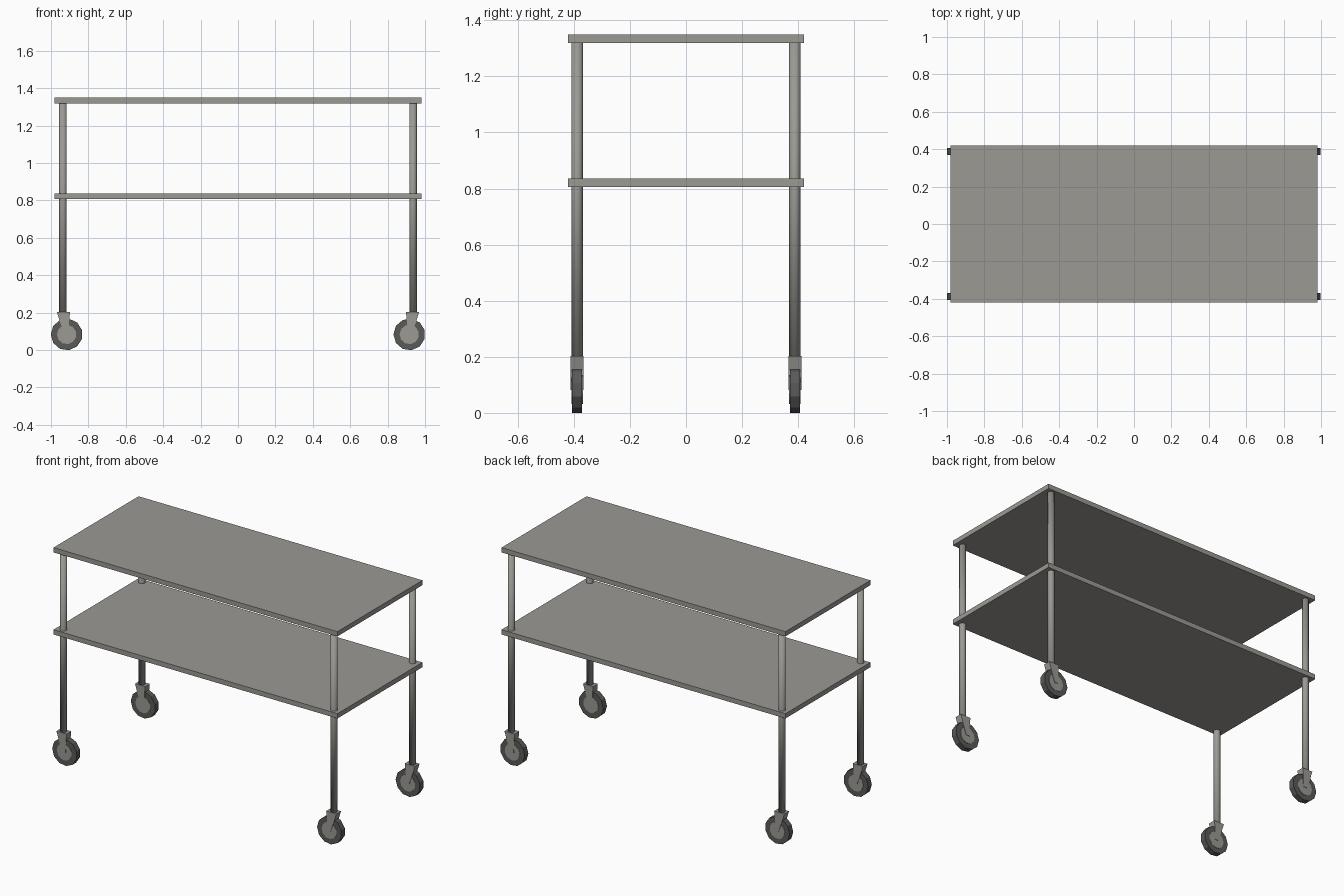
import bpy, bmesh, math
from mathutils import Matrix, Vector

if "Cube" in bpy.data.objects:
    bpy.data.objects.remove(bpy.data.objects["Cube"])


def material(name, rgb):
    m = bpy.data.materials.new(name)
    m.diffuse_color = (*rgb, 1)
    m.use_nodes = True
    m.node_tree.nodes["Principled BSDF"].inputs["Base Color"].default_value = m.diffuse_color
    return m


steel = material("warm grey steel", (0.33, 0.32, 0.295))
rubber = material("dark grey rubber", (0.10, 0.10, 0.098))


def finish(name, bm, mat, smooth=False):
    bmesh.ops.recalc_face_normals(bm, faces=bm.faces)
    me = bpy.data.meshes.new(name)
    bm.to_mesh(me)
    bm.free()
    me.materials.append(mat)
    for p in me.polygons:
        p.use_smooth = smooth
    ob = bpy.data.objects.new(name, me)
    bpy.context.collection.objects.link(ob)
    return ob


def shelf(name, z0, z1):
    bm = bmesh.new()
    bmesh.ops.create_cube(bm, size=1, matrix=Matrix.Translation((0, 0, (z0 + z1) / 2))
                          @ Matrix.Diagonal((1.964, 0.84, z1 - z0, 1)))
    return finish(name, bm, steel)


def cylinder(name, centre, radius, length, sides, mat, axis="Z", smooth=False, turn=0):
    bm = bmesh.new()
    rot = Matrix.Rotation(math.pi / 2, 4, "X") if axis == "Y" else Matrix()
    bmesh.ops.create_cone(bm, cap_ends=True, segments=sides, radius1=radius, radius2=radius,
                          depth=length, matrix=Matrix.Translation(centre) @ rot
                          @ Matrix.Rotation(turn, 4, "Z"))
    return finish(name, bm, mat, smooth)


def plate(name, profile, y0, y1):
    # xz profile extruded along y
    bm = bmesh.new()
    face = bm.faces.new([bm.verts.new((x, y0, z)) for x, z in profile])
    ext = bmesh.ops.extrude_face_region(bm, geom=[face])["geom"]
    bmesh.ops.translate(bm, vec=Vector((0, y1 - y0, 0)),
                        verts=[v for v in ext if isinstance(v, bmesh.types.BMVert)])
    return finish(name, bm, steel)


shelf("top_shelf", 1.319, 1.349)
shelf("lower_shelf", 0.806, 0.836)

LEG_X, LEG_Y, WHEEL_X, WHEEL_Z = 0.936, 0.388, 0.916, 0.083
for sx, side in ((-1, "left"), (1, "right")):
    for sy, end in ((-1, "front"), (1, "back")):
        tag = f"{end}_{side}"
        y = sy * LEG_Y
        # leg tube
        cylinder("leg_" + tag, (sx * LEG_X, y, 0.76), 0.020, 1.13, 16, steel, smooth=True)
        # wheel and hub
        c = (sx * WHEEL_X, y, WHEEL_Z)
        cylinder("tyre_" + tag, c, 0.085, 0.036, 11, rubber, "Y", turn=math.pi / 2)
        cylinder("hub_" + tag, c, 0.052, 0.040, 11, steel, "Y", turn=math.pi / 2)
        # fork: bridge block above the wheel, tapered cheeks down to the axle
        bridge = [(0.968, 0.202), (0.898, 0.202), (0.903, 0.153), (0.953, 0.153)]
        cheek = [(0.953, 0.153), (0.903, 0.153), (0.904, 0.082), (0.928, 0.082)]
        plate("fork_bridge_" + tag, [(sx * a, b) for a, b in bridge], y - 0.023, y + 0.023)
        for k, s in enumerate((-1, 1)):
            plate(f"fork_cheek_{k + 1}_" + tag, [(sx * a, b) for a, b in cheek],
                  y + s * 0.019, y + s * 0.023)
